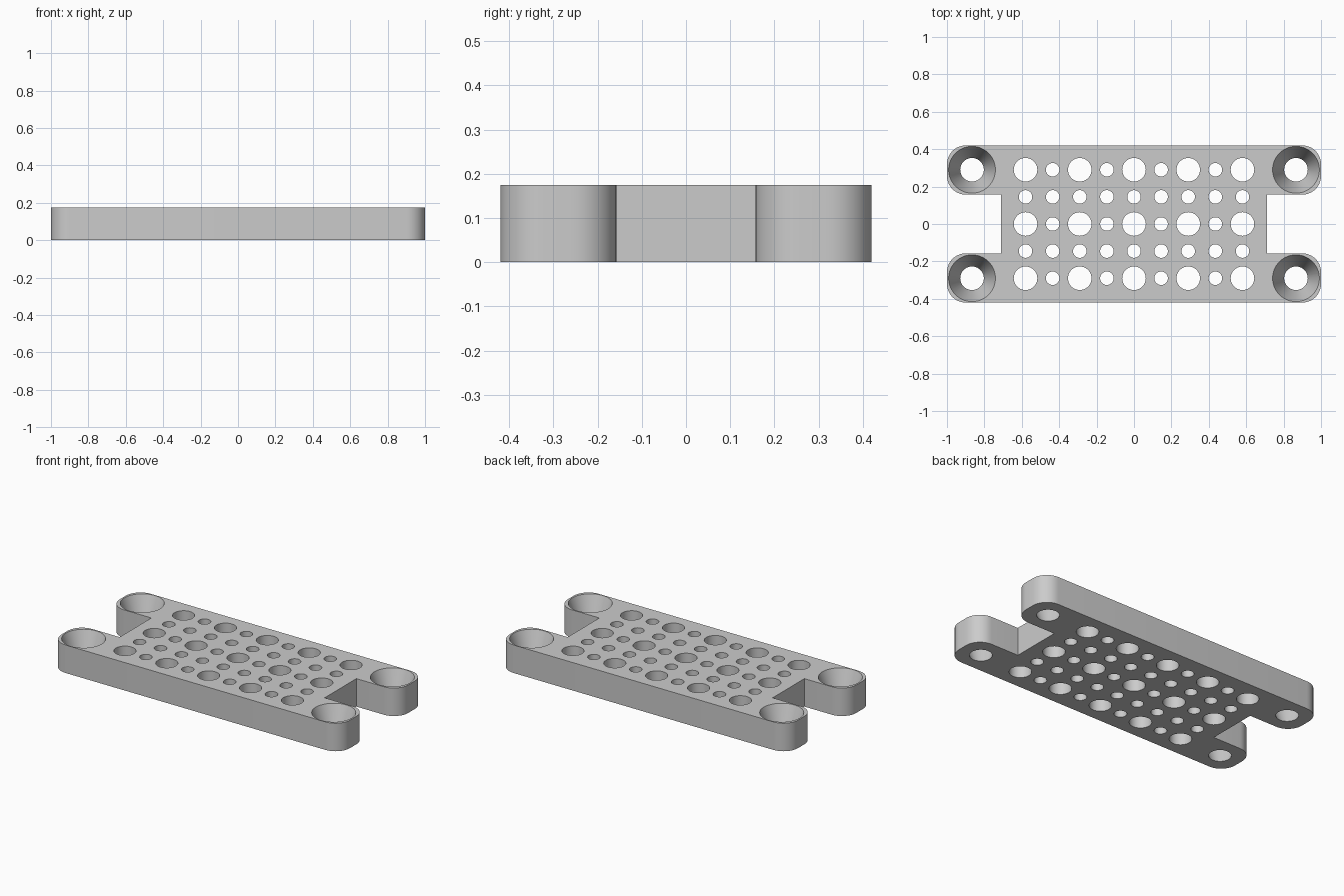
import bpy, bmesh
from math import cos, sin, pi
from mathutils import Matrix

cube = bpy.data.objects.get("Cube")
if cube:
    bpy.data.objects.remove(cube, do_unlink=True)

HEIGHT = 0.175
HALF_W, HALF_D = 1.0, 0.42
NOTCH_X, NOTCH_Y = 0.71, 0.157
CORNER = 0.1
PITCH = 0.145

grey = bpy.data.materials.new("plain_grey")
grey.use_nodes = True
grey.diffuse_color = (0.6, 0.6, 0.6, 1)
grey.node_tree.nodes["Principled BSDF"].inputs["Base Color"].default_value = (0.6, 0.6, 0.6, 1)


def make_object(name, bm):
    mesh = bpy.data.meshes.new(name)
    bmesh.ops.recalc_face_normals(bm, faces=bm.faces)
    bm.to_mesh(mesh)
    bm.free()
    mesh.materials.append(grey)
    obj = bpy.data.objects.new(name, mesh)
    bpy.context.collection.objects.link(obj)
    return obj


def arc(cx, cy, start, steps=10):
    """Quarter circle, counter-clockwise from the start angle."""
    angles = [start + pi / 2 * i / steps for i in range(steps + 1)]
    return [(cx + CORNER * cos(a), cy + CORNER * sin(a)) for a in angles]


# Plate outline: one rounded arm on the +x side, mirrored and turned
arm_x = HALF_W - CORNER
upper_arm = ([(NOTCH_X, NOTCH_Y)]
             + arc(arm_x, NOTCH_Y + CORNER, -pi / 2)
             + arc(arm_x, HALF_D - CORNER, 0))
lower_arm = [(x, -y) for x, y in reversed(upper_arm)]
right_half = lower_arm + upper_arm
outline = right_half + [(-x, -y) for x, y in right_half]

bm = bmesh.new()
base = bm.faces.new([bm.verts.new((x, y, 0)) for x, y in outline])
walls = bmesh.ops.extrude_face_region(bm, geom=[base])
top = [v for v in walls["geom"] if isinstance(v, bmesh.types.BMVert)]
bmesh.ops.translate(bm, verts=top, vec=(0, 0, HEIGHT))
plate = make_object("perforated_plate", bm)

# Cutter for the through holes and the tapered screw holes
bm = bmesh.new()


def add_hole(x, y, bottom, top, segments):
    # Continue the taper a little past both faces
    margin = 0.02
    extra = (top - bottom) / HEIGHT * margin
    bmesh.ops.create_cone(
        bm, cap_ends=True, segments=segments,
        radius1=bottom - extra, radius2=top + extra, depth=HEIGHT + 2 * margin,
        matrix=Matrix.Translation((x, y, HEIGHT / 2)))


for col in range(-4, 5):
    for row in range(-2, 3):
        large = col % 2 == 0 and row % 2 == 0
        radius = 0.063 if large else 0.036
        add_hole(col * PITCH, row * PITCH, radius, radius, 40)

for sx in (-1, 1):
    for sy in (-1, 1):
        add_hole(sx * 0.866, sy * 2 * PITCH, 0.063, 0.125, 64)

cutter = make_object("hole_cutter", bm)
cutter.hide_render = True

# Cut the holes, keep the result and drop the cutter
cut = plate.modifiers.new("holes", "BOOLEAN")
cut.operation = "DIFFERENCE"
cut.solver = "EXACT"
cut.object = cutter
bpy.ops.object.select_all(action="DESELECT")
plate.select_set(True)
bpy.context.view_layer.objects.active = plate
bpy.ops.object.modifier_apply(modifier=cut.name)
bpy.data.objects.remove(cutter, do_unlink=True)

bpy.ops.object.shade_smooth_by_angle(angle=pi / 6)
